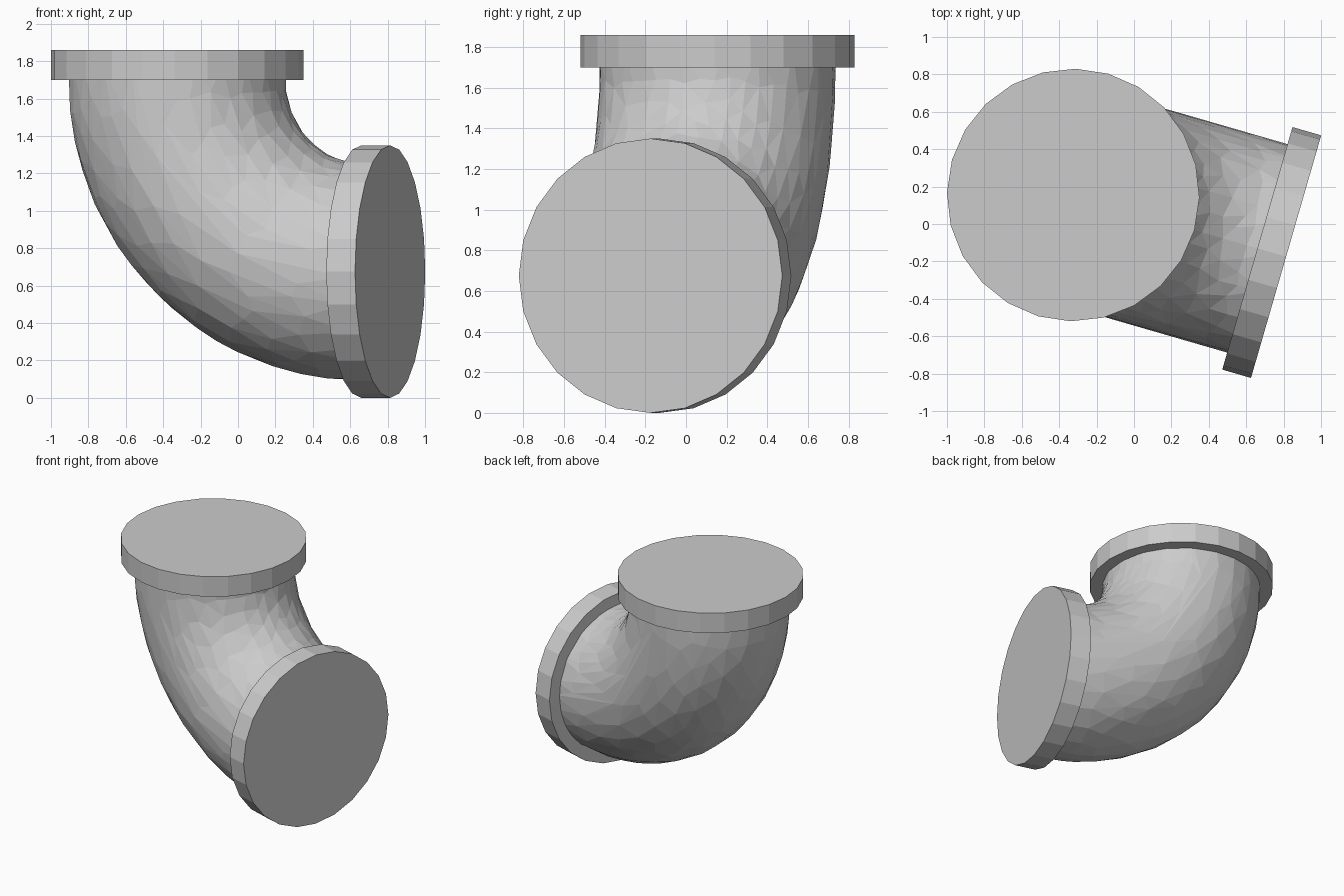
import bpy, bmesh
from math import sin, cos, pi, radians
from mathutils import Matrix, Vector

if "Cube" in bpy.data.objects:
    bpy.data.objects.remove(bpy.data.objects["Cube"])

BEND, PIPE, FLANGE, THICK = 1.025, 0.58, 0.675, 0.16
SIDES = 24
# The elbow is built in the local xz plane, then turned and moved into place
PLACE = Matrix.Translation((-0.325, 0.155, 0.675)) @ Matrix.Rotation(radians(-16.15), 4, 'Z')


def make_object(name, bm):
    bmesh.ops.recalc_face_normals(bm, faces=bm.faces)
    mesh = bpy.data.meshes.new(name)
    bm.to_mesh(mesh)
    bm.free()
    obj = bpy.data.objects.new(name, mesh)
    bpy.context.collection.objects.link(obj)
    mesh.transform(PLACE)
    return obj


def flange(name, local):
    bm = bmesh.new()
    bmesh.ops.create_cone(bm, cap_ends=True, segments=SIDES,
                          radius1=FLANGE, radius2=FLANGE, depth=THICK,
                          matrix=local)
    return make_object(name, bm)


# Pipe: rings swept round a quarter circle, ends tucked into the flanges
def elbow(name, around=48, steps=20):
    centre = Vector((BEND, 0, BEND))
    path = [(Vector((0, 0, BEND + 0.08)), 0)]
    for i in range(steps + 1):
        a = pi / 2 * i / steps
        path.append((centre - BEND * Vector((cos(a), 0, sin(a))), a))
    path.append((Vector((BEND + 0.08, 0, 0)), pi / 2))
    bm = bmesh.new()
    rings = []
    for p, a in path:
        out = Vector((cos(a), 0, sin(a)))
        rings.append([bm.verts.new(p + PIPE * (cos(t) * out + Vector((0, sin(t), 0))))
                      for t in (2 * pi * k / around for k in range(around))])
    for r0, r1 in zip(rings, rings[1:]):
        for k in range(around):
            n = (k + 1) % around
            bm.faces.new((r0[k], r0[n], r1[n], r1[k]))
    bm.faces.new(rings[0])
    bm.faces.new(rings[-1])
    obj = make_object(name, bm)
    # Irregular low-poly facets
    dec = obj.modifiers.new("facets", 'DECIMATE')
    dec.ratio = 0.27
    return obj


elbow("elbow_pipe")

# End flanges
mid = BEND + THICK / 2
flange("top_flange", Matrix.Translation((0, 0, mid)))
flange("side_flange", Matrix.Translation((mid, 0, 0)) @ Matrix.Rotation(pi / 2, 4, 'Y'))
